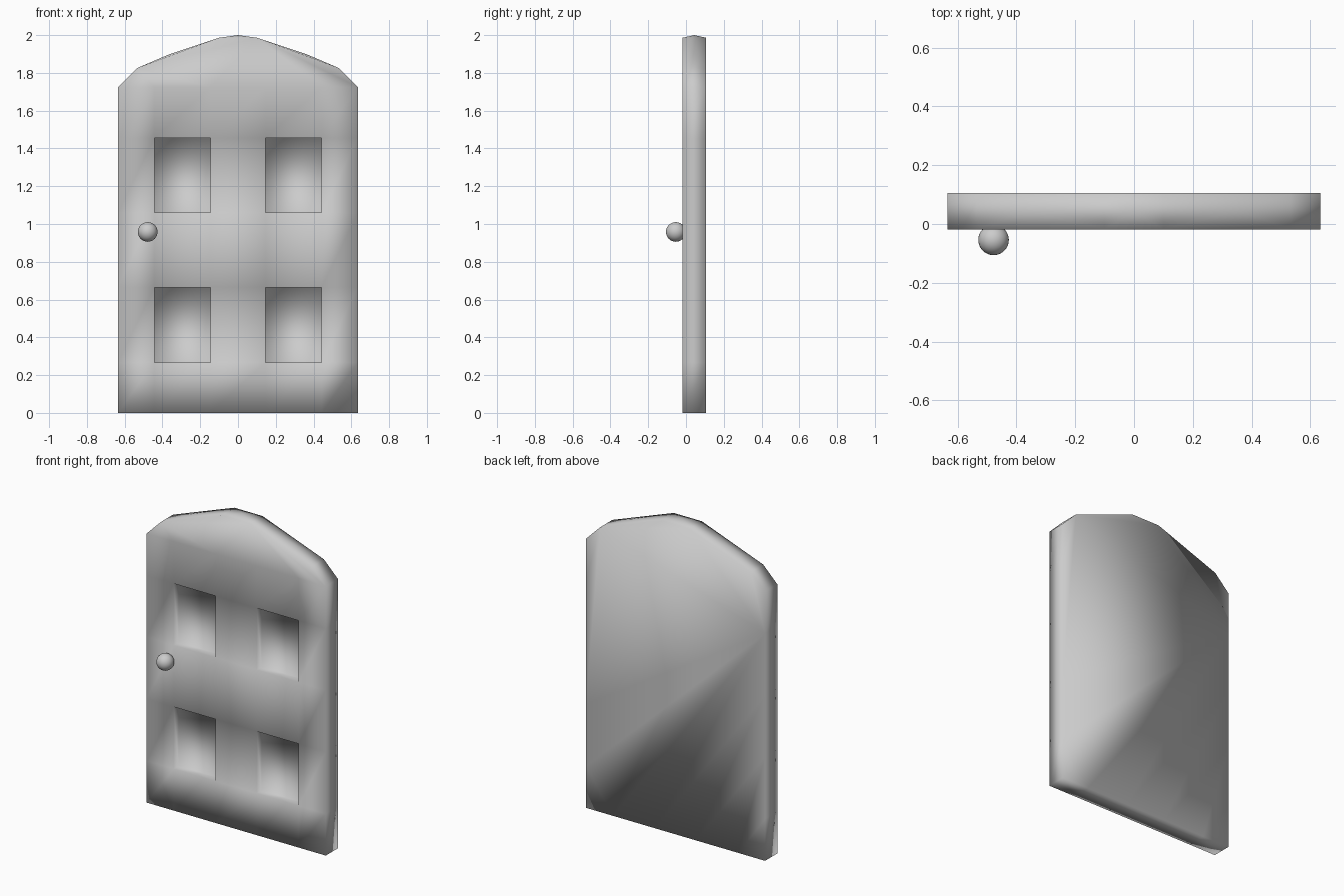
import bpy, bmesh

if "Cube" in bpy.data.objects:
    bpy.data.objects.remove(bpy.data.objects["Cube"])

FRONT, BACK, DEPTH = -0.018, 0.106, 0.05
XS = [-0.635, -0.443, -0.146, 0.146, 0.443, 0.635]
ZS = [0, 0.268, 0.665, 1.06, 1.455, 1.725]
TOP = [(0.535, 1.825), (0.1, 1.986), (-0.1, 1.986), (-0.535, 1.825)]

# door slab: front grid plus pitched head, extruded backwards
bm = bmesh.new()
grid = [[bm.verts.new((x, FRONT, z)) for x in XS] for z in ZS]
panels = []
for j in range(5):
    for i in range(5):
        f = bm.faces.new((grid[j][i], grid[j][i + 1], grid[j + 1][i + 1], grid[j + 1][i]))
        if i in (1, 3) and j in (1, 3):
            panels.append(f)
bm.faces.new(grid[5] + [bm.verts.new((x, FRONT, z)) for x, z in TOP])

ext = bmesh.ops.extrude_face_region(bm, geom=bm.faces[:], use_keep_orig=True)["geom"]
for v in ext:
    if isinstance(v, bmesh.types.BMVert):
        v.co.y = BACK
back = [f for f in ext if isinstance(f, bmesh.types.BMFace)]
bmesh.ops.dissolve_faces(bm, faces=back, use_verts=False)

# four sunken panels with straight walls
for f in panels:
    new = bmesh.ops.extrude_discrete_faces(bm, faces=[f])["faces"][0]
    for v in new.verts:
        v.co.y = FRONT + DEPTH

# slight ridge along the three head faces
bm.normal_update()
roof = [f for f in bm.faces if len(f.verts) == 4 and min(v.co.z for v in f.verts) > 1.8]
for f in roof:
    x = f.calc_center_median().x
    c = bmesh.ops.poke(bm, faces=[f])["verts"][0]
    if abs(x) < 0.05:
        c.co = (0, 0.044, 2.0)
    else:
        c.co = (0.36 if x > 0 else -0.36, 0.044, 1.9)
bmesh.ops.recalc_face_normals(bm, faces=bm.faces)
for f in bm.faces:
    f.smooth = True
mesh = bpy.data.meshes.new("door")
bm.to_mesh(mesh)
bm.free()
bpy.context.collection.objects.link(bpy.data.objects.new("door", mesh))

# round knob
bpy.ops.mesh.primitive_uv_sphere_add(segments=32, ring_count=16, radius=0.052,
                                     location=(-0.478, -0.054, 0.958))
bpy.context.object.name = "knob"
bpy.ops.object.shade_smooth()
